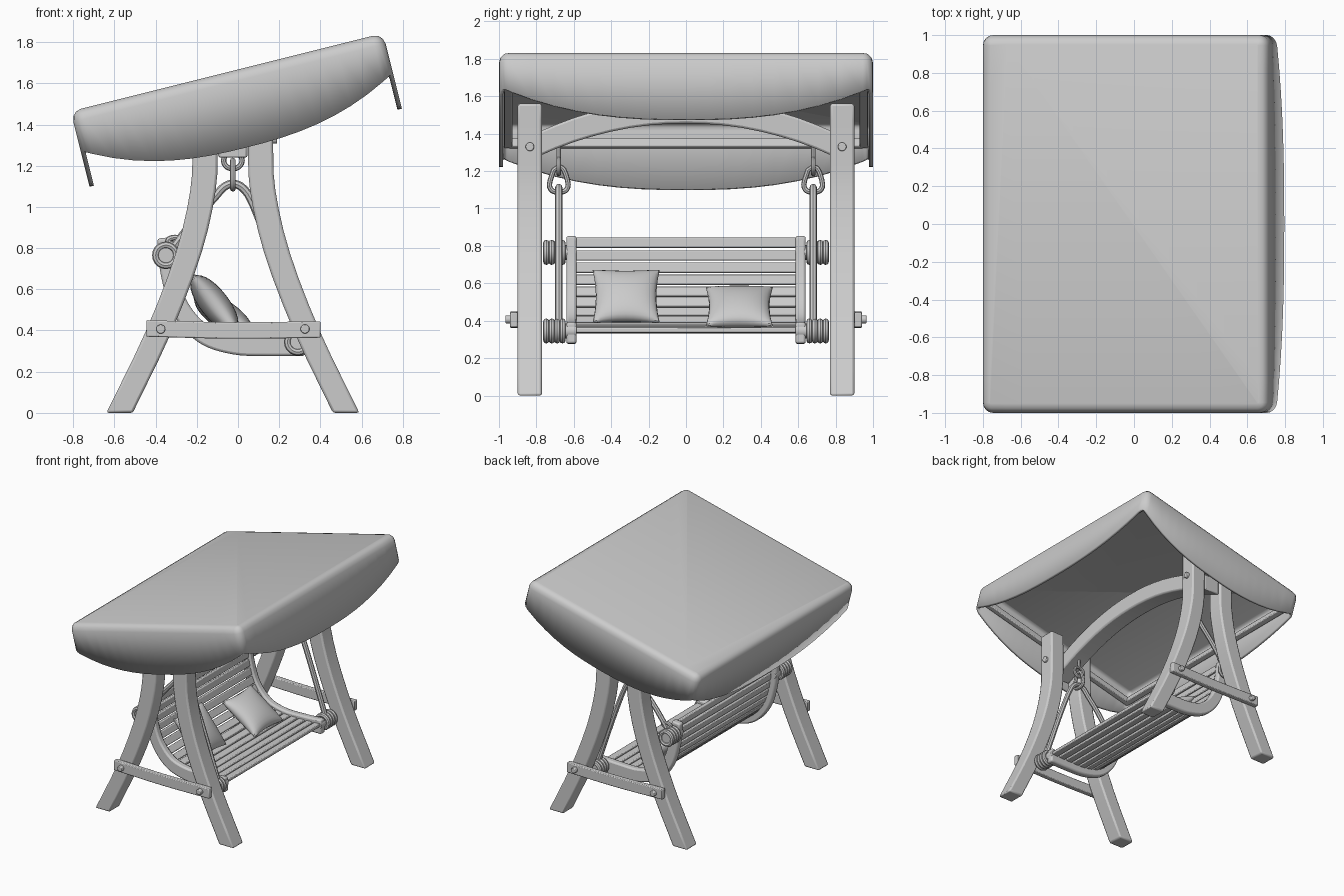
import bpy, bmesh, math
from mathutils import Matrix, Vector

if "Cube" in bpy.data.objects:
    bpy.data.objects.remove(bpy.data.objects["Cube"])

TILT = math.atan2(0.36, 1.44)
CX = -0.025                      # centre line of the A-frame


def finish(name, bm, bevel=0.0):
    me = bpy.data.meshes.new(name)
    bmesh.ops.recalc_face_normals(bm, faces=bm.faces)
    bm.to_mesh(me)
    bm.free()
    ob = bpy.data.objects.new(name, me)
    bpy.context.collection.objects.link(ob)
    smooth(ob)
    if bevel:
        m = ob.modifiers.new("bevel", 'BEVEL')
        m.width, m.segments, m.limit_method = bevel, 2, 'ANGLE'
    return ob


def smooth(ob):
    bpy.ops.object.select_all(action='DESELECT')
    ob.select_set(True)
    bpy.context.view_layer.objects.active = ob
    bpy.ops.object.shade_smooth_by_angle(angle=math.radians(35))


def spline(pts, n=5):
    """Catmull-Rom curve through the points."""
    p = [Vector(q) for q in pts]
    p = [2 * p[0] - p[1]] + p + [2 * p[-1] - p[-2]]
    out = []
    for i in range(1, len(p) - 2):
        a, b, c, d = p[i - 1:i + 3]
        for k in range(n):
            t = k / n
            out.append(0.5 * (2 * b + (c - a) * t + (2 * a - 5 * b + 4 * c - d) * t * t
                              + (3 * b - a - 3 * c + d) * t ** 3))
    return out + [p[-2]]


def band(name, path, widths, lo, hi, axis='y', nrm=None, bevel=0.012):
    """Curved board: 2D path thickened by width, extruded from lo to hi along axis."""
    bm = bmesh.new()
    rings = []
    for i, p in enumerate(path):
        t = path[min(i + 1, len(path) - 1)] - path[max(i - 1, 0)]
        n = Vector(nrm) if nrm else Vector((-t.y, t.x)).normalized()
        f = i / (len(path) - 1)
        h = n * (widths[0] + (widths[1] - widths[0]) * f) / 2
        ring = []
        for q, c in ((p + h, lo), (p + h, hi), (p - h, hi), (p - h, lo)):
            ring.append(bm.verts.new((q.x, c, q.y) if axis == 'y' else (c, q.x, q.y)))
        rings.append(ring)
    for a, b in zip(rings, rings[1:]):
        for k in range(4):
            bm.faces.new((a[k], a[(k + 1) % 4], b[(k + 1) % 4], b[k]))
    bm.faces.new(rings[0])
    bm.faces.new(rings[-1])
    return finish(name, bm, bevel)


def box(name, loc, dims, rot=0.0, bevel=0.006):
    bm = bmesh.new()
    m = Matrix.Translation(loc) @ Matrix.Rotation(rot, 4, 'Y') @ Matrix.Diagonal((*dims, 1))
    bmesh.ops.create_cube(bm, size=1, matrix=m)
    return finish(name, bm, bevel)


def cyl(name, loc, r, length, axis, bevel=0.005):
    bm = bmesh.new()
    rot = Matrix.Rotation(math.pi / 2, 4, 'X' if axis == 'y' else 'Y')
    bmesh.ops.create_cone(bm, cap_ends=True, segments=20, radius1=r, radius2=r, depth=length,
                          matrix=Matrix.Translation(loc) @ rot)
    return finish(name, bm, bevel)


def tube(name, pts, r, cyclic=False):
    cu = bpy.data.curves.new(name, 'CURVE')
    cu.dimensions, cu.bevel_depth, cu.bevel_resolution, cu.use_fill_caps = '3D', r, 2, True
    s = cu.splines.new('POLY')
    s.points.add(len(pts) - 1)
    for q, p in zip(s.points, pts):
        q.co = (*p, 1)
    s.use_cyclic_u = cyclic
    ob = bpy.data.objects.new(name, cu)
    bpy.context.collection.objects.link(ob)
    bpy.ops.object.select_all(action='DESELECT')
    ob.select_set(True)
    bpy.context.view_layer.objects.active = ob
    bpy.ops.object.convert(target='MESH')
    smooth(bpy.context.view_layer.objects.active)


def ring(name, c, ra, rz, r, plane, n=20):
    pts = []
    for k in range(n):
        a = 2 * math.pi * k / n
        d = ra * math.cos(a)
        pts.append((c[0] + d, c[1], c[2] + rz * math.sin(a)) if plane == 'xz'
                   else (c[0], c[1] + d, c[2] + rz * math.sin(a)))
    tube(name, pts, r, True)


# canopy: tilted rounded cover with scalloped valances
U0, U1 = -0.433, 1.13
UM, HU = (U0 + U1) / 2, (U1 - U0) / 2


def slope(u, y, w):
    c, s = math.cos(TILT), math.sin(TILT)
    return Vector((u * c - w * s, y, u * s + w * c))


def plan(inset):
    a, b, r = HU - inset, 1.0 - inset, 0.055 - inset
    pts = []
    corners = [(a - r, b - r), (r - a, b - r), (r - a, r - b), (a - r, r - b)]
    for k, (cx, cy) in enumerate(corners):
        for j in range(5):
            t = math.pi / 2 * (k + j / 4)
            pts.append((cx + r * math.cos(t), cy + r * math.sin(t)))
        x0, y0 = pts[-1]
        nx, ny = corners[(k + 1) % 4]
        t = math.pi / 2 * (k + 1)
        x1, y1 = nx + r * math.cos(t), ny + r * math.sin(t)
        for j in range(1, 16):
            pts.append((x0 + (x1 - x0) * j / 16, y0 + (y1 - y0) * j / 16))
    return pts


bm = bmesh.new()
loops = []
for inset, w in ((0.05, 1.617), (0.025, 1.61), (0.008, 1.592), (0, 1.565), (0, None)):
    loop = []
    for x, y in plan(inset):
        t = min(abs(x) / HU, abs(y))
        loop.append(bm.verts.new(slope(UM + x, y, w or 1.24 + 0.18 * t ** 2.5)))
    loops.append(loop)
bm.faces.new(loops[0])
N = len(loops[0])
for a, b in zip(loops, loops[1:]):
    for k in range(N):
        bm.faces.new((a[k], b[k], b[(k + 1) % N], a[(k + 1) % N]))
canopy = finish("canopy", bm)
if canopy.data.polygons[0].normal.z < 0:
    canopy.data.flip_normals()
sol = canopy.modifiers.new("cloth", 'SOLIDIFY')
sol.thickness, sol.offset = 0.022, -1

# canopy frame rails
for s in (-1, 1):
    box("canopy_side_rail", slope(UM, s * 0.95, 1.485), (2 * HU - 0.06, 0.045, 0.045), -TILT)
for u in (U0 + 0.05, U1 - 0.05):
    box("canopy_cross_rail", slope(u, 0, 1.485), (0.045, 1.9, 0.045), -TILT)

# curved legs, with bolts at the top beam
leg = [(.135, 1.56), (.135, 1.3), (.145, 1.08), (.215, .775), (.36, .395), (.55, 0)]
for sx in (-1, 1):
    for sy in (-1, 1):
        path = spline([(CX + sx * x, z) for x, z in leg], 3)
        band("leg", path, (.12, .128), sy * .77, sy * .90, nrm=(1, 0))
        cyl("leg_bolt", (CX + sx * .20, sy * .835, 1.33), .023, .03, 'x')

# arched top beam
arch = [(-.89, 1.30), (-.6, 1.42), (-.3, 1.496), (0, 1.52), (.3, 1.496), (.6, 1.42), (.89, 1.30)]
band("arched_beam", spline(arch, 3), (.13, .13), CX - .072, CX + .072, 'x', (0, 1))

# swing seat side boards follow this curve, top of back to front edge
J = spline([(-.355, .85), (-.335, .68), (-.28, .51), (-.17, .385), (-.02, .335),
            (.15, .33), (.325, .335)], 6)

for s in (-1, 1):
    # side brace with bolts
    band("side_brace", spline([(-.445, .41), (-.02, .40), (.40, .405)], 4), (.08, .08),
         s * .90, s * .94, nrm=(0, 1), bevel=.006)
    for x in (-.375, .325):
        cyl("brace_bolt", (x, s * .95, .407), .022, .03, 'y')
    # side board of the seat
    band("seat_side_board", J, (.075, .115), s * .585, s * .64)
    # hanging hardware
    y = s * .68
    tube("hanger_rod", [(CX, y, 1.40), (CX, y, 1.265)], .013)
    ring("hanger_eye", (CX, y, 1.225), .045, .04, .013, 'xz')
    tube("hanger_link", [(CX, y + a, z) for a, z in spline(
        [(0, 1.225), (.028, 1.205), (.05, 1.13), (.035, 1.095), (0, 1.088),
         (-.035, 1.095), (-.05, 1.13), (-.028, 1.205)], 3)], .014, True)
    # rope over the link, down to the back and the front of the seat
    rope = spline([(-.315, .80), (-.21, .94), (-.115, 1.045), (-.07, 1.095), (CX, 1.112),
                   (.025, 1.09), (.075, 1.01), (.17, .76), (.30, .38)], 4)
    tube("rope", [(x, y, z) for x, z in rope], .02)
    # pegs with rope coils
    for x, z in ((-.35, .765), (.29, .345)):
        cyl("rope_peg", (x, s * .67, z), .04, .17, 'y')
        for k in range(4):
            ring("rope_coil", (x, s * (.66 + .029 * k), z), .05, .05, .017, 'xz')
    ring("rope_knot", (-.305, y, .835), .035, .016, .014, 'xz')

# slats evenly spaced along the seat curve
lengths = [0]
for a, b in zip(J, J[1:]):
    lengths.append(lengths[-1] + (b - a).length)
COUNT = 15
for k in range(COUNT):
    d = .035 + (lengths[-1] - .07) * k / (COUNT - 1)
    i = max(j for j in range(len(J) - 1) if lengths[j] <= d)
    t = (J[i + 1] - J[i]).normalized()
    p = J[i] + t * (d - lengths[i]) + Vector((-t.y, t.x)) * .015
    box("seat_slat", (p.x, 0, p.y), (.054, 1.2, .026), -math.atan2(t.y, t.x))


# pillows
def pillow(name, c, half, thick, lean, n=14):
    h = Vector((-math.sin(lean), 0, math.cos(lean)))
    nrm = Vector((math.cos(lean), 0, math.sin(lean)))
    bm = bmesh.new()
    for side in (-1, 1):
        g = []
        for i in range(n + 1):
            for j in range(n + 1):
                u = math.sin(math.pi * (i / n - .5))
                v = math.sin(math.pi * (j / n - .5))
                d = side * thick * (max(0, 1 - u * u) * max(0, 1 - v * v)) ** .42
                a = half * u * (1 - .1 * (1 - v * v))
                b = half * v * (1 - .1 * (1 - u * u))
                g.append(bm.verts.new(Vector(c) + Vector((0, a, 0)) + h * b + nrm * d))
        for i in range(n):
            for j in range(n):
                q = i * (n + 1) + j
                bm.faces.new((g[q], g[q + 1], g[q + n + 2], g[q + n + 1]))
    bmesh.ops.remove_doubles(bm, verts=bm.verts, dist=1e-5)
    ob = finish(name, bm)
    for f in ob.data.polygons:
        f.use_smooth = True


pillow("pillow_left", (-.115, -.32, .53), .18, .07, math.radians(38))
pillow("pillow_right", (-.07, .285, .475), .18, .07, math.radians(55))
